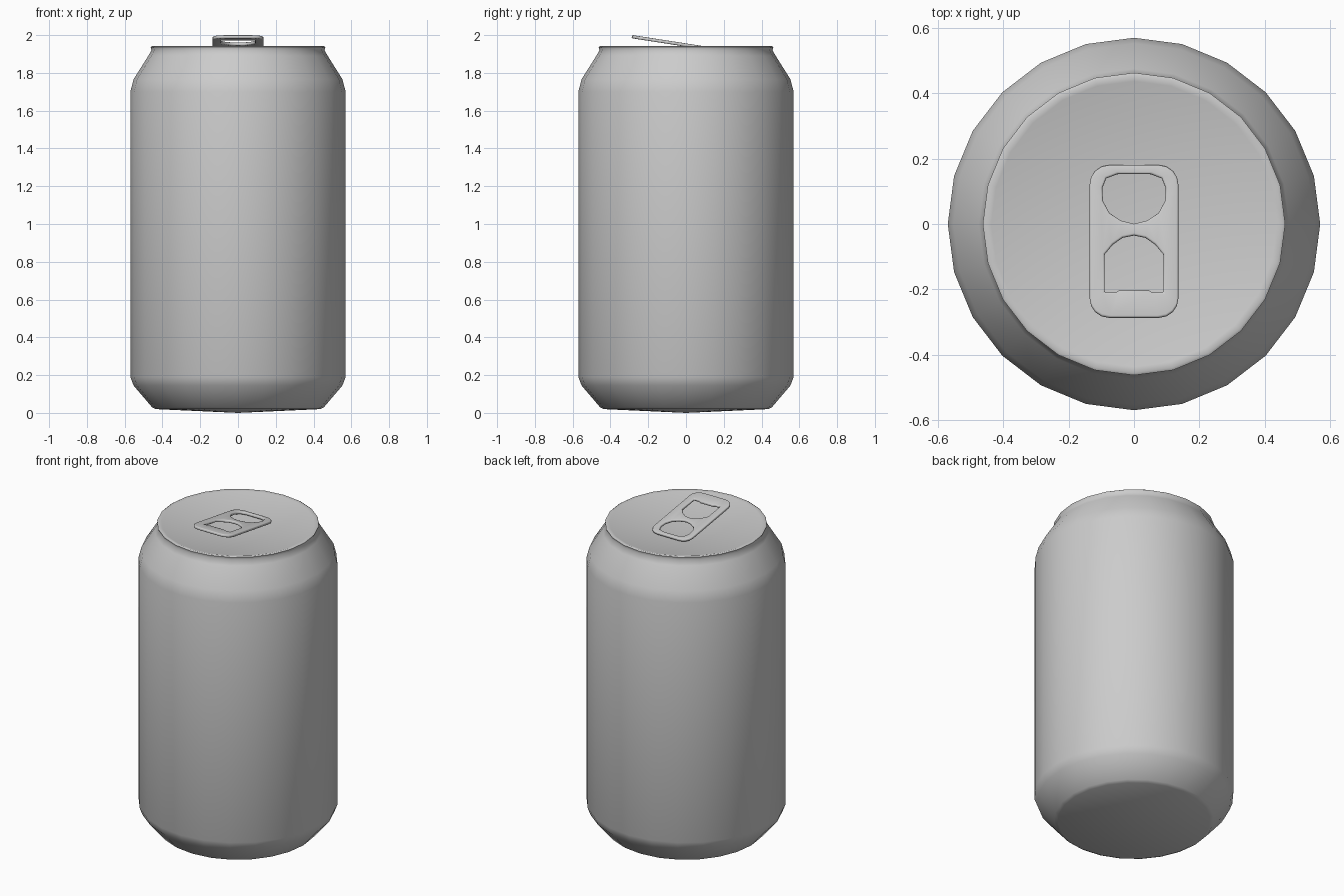
import bpy, bmesh, math
from mathutils import Matrix

if "Cube" in bpy.data.objects:
    bpy.data.objects.remove(bpy.data.objects["Cube"])


def finish(name, bm):
    bmesh.ops.recalc_face_normals(bm, faces=bm.faces)
    me = bpy.data.meshes.new(name)
    bm.to_mesh(me)
    bm.free()
    ob = bpy.data.objects.new(name, me)
    bpy.context.collection.objects.link(ob)
    bpy.ops.object.select_all(action='DESELECT')
    ob.select_set(True)
    bpy.context.view_layer.objects.active = ob
    return ob


def mirrored(half):
    """Close a right-hand half outline by mirroring it across x = 0."""
    return half + [(-x, y) for x, y in reversed(half) if x > 1e-5]


# Can body: 24-sided lathe from bulged base to dished lid
SIDES = 24
profile = [(0.435, 0.02), (0.455, 0.03), (0.553, 0.145), (0.57, 0.19),
           (0.57, 1.70), (0.553, 1.766), (0.475, 1.89), (0.458, 1.92),
           (0.463, 1.937), (0.455, 1.942), (0.437, 1.937)]
bm = bmesh.new()
rings = [[bm.verts.new((r * math.cos(math.tau * i / SIDES),
                        r * math.sin(math.tau * i / SIDES), z))
          for i in range(SIDES)] for r, z in profile]
base = bm.verts.new((0, 0, 0))
lid = bm.verts.new((0, 0, 1.885))
for i in range(SIDES):
    j = (i + 1) % SIDES
    for a, b in zip(rings, rings[1:]):
        bm.faces.new((a[i], a[j], b[j], b[i]))
    bm.faces.new((base, rings[0][j], rings[0][i]))
    bm.faces.new((lid, rings[-1][i], rings[-1][j]))
finish("can_body", bm)
bpy.ops.object.shade_smooth_by_angle(angle=math.radians(60))

# Pull tab: rounded plate with two openings, tilted up at the front
half_w, top, bottom, rad = 0.136, 0.18, -0.287, 0.06
outer = []
for cy, start in ((bottom + rad, -90), (top - rad, 0)):
    for k in range(5):
        a = math.radians(start + 22.5 * k)
        outer.append((half_w - rad + rad * math.cos(a), cy + rad * math.sin(a)))
rear_hole = [(0, 0.0), (0.04, 0.01), (0.075, 0.033), (0.095, 0.07),
             (0.097, 0.11), (0.085, 0.14), (0.05, 0.153)]
front_hole = [(0.045, -0.203), (0.055, -0.21), (0.09, -0.21), (0.09, -0.093),
              (0.065, -0.063), (0.035, -0.042), (0, -0.035)]
bm = bmesh.new()
edges = []
for half in (outer, rear_hole, front_hole):
    pts = mirrored(half)
    if half is front_hole:  # outline starts and ends on different sides of x = 0
        pts = half + [(-x, y) for x, y in reversed(half[:-1])]
    vs = [bm.verts.new((x, y, 0)) for x, y in dict.fromkeys(pts)]
    edges += [bm.edges.new((vs[i], vs[(i + 1) % len(vs)])) for i in range(len(vs))]
bmesh.ops.triangle_fill(bm, use_beauty=True, use_dissolve=False, edges=edges)
tilt = math.atan(0.155)
# shear rather than rotate so the plan outline keeps its size
bm.transform(Matrix(((1, 0, 0, 0), (0, 1, 0, 0),
                     (0, -math.tan(tilt), 1, 1.9475), (0, 0, 0, 1))))
tab = finish("pull_tab", bm)
thick = tab.modifiers.new("thickness", 'SOLIDIFY')
thick.thickness = 0.017
thick.offset = 0
bev = tab.modifiers.new("rounded_edges", 'BEVEL')
bev.width = 0.006
bev.segments = 3
bev.limit_method = 'ANGLE'
bev.angle_limit = math.radians(60)
bpy.ops.object.shade_smooth_by_angle(angle=math.radians(50))
